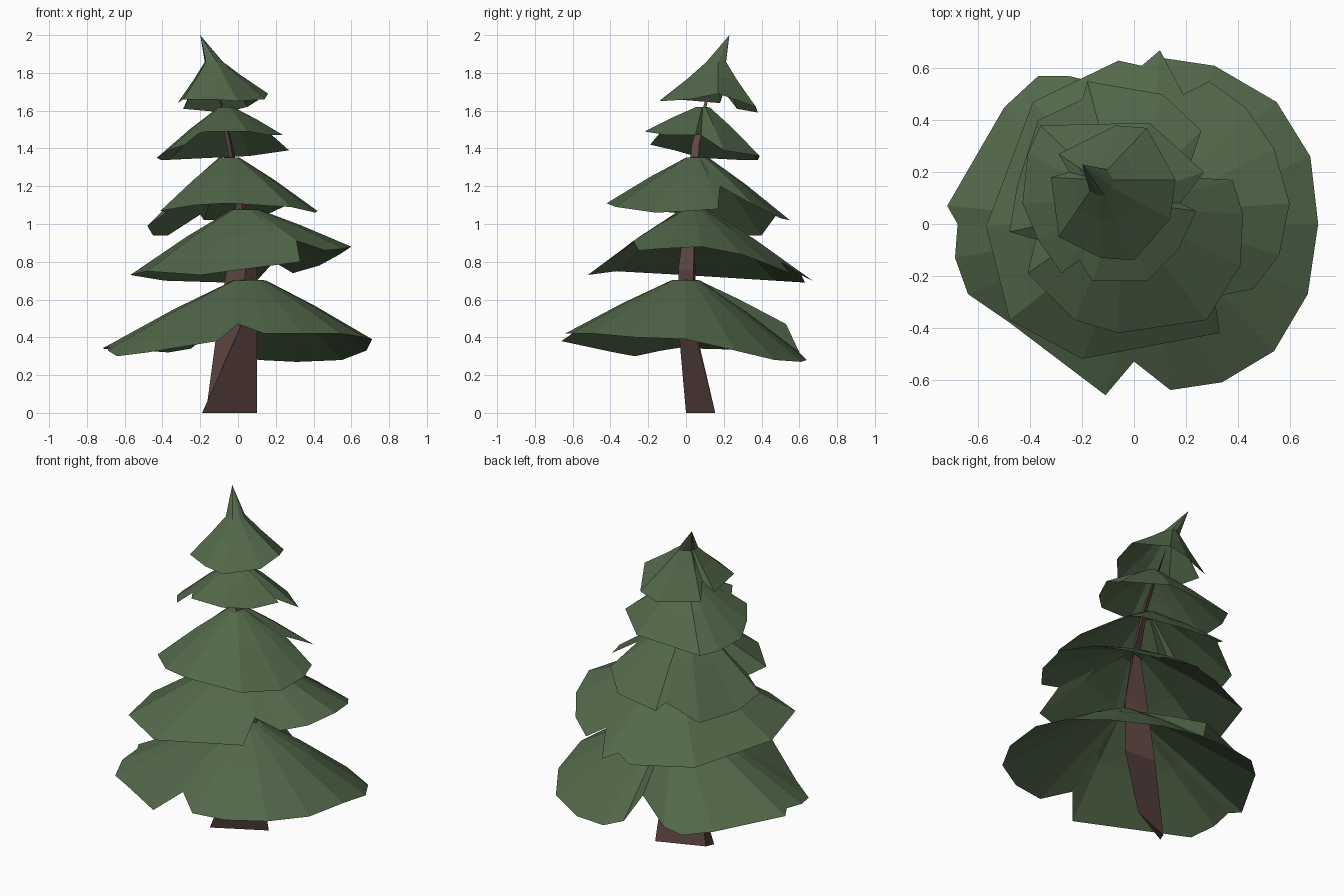
import bpy
import bmesh
from mathutils import Vector

old_cube = bpy.data.objects.get("Cube")
if old_cube:
    bpy.data.objects.remove(old_cube, do_unlink=True)

CM = 0.01  # outlines are written in hundredths of a unit


def make_material(name, colour):
    material = bpy.data.materials.new(name)
    material.use_nodes = True
    material.diffuse_color = colour
    shader = next(n for n in material.node_tree.nodes if n.type == "BSDF_PRINCIPLED")
    shader.inputs["Base Color"].default_value = colour
    shader.inputs["Roughness"].default_value = 0.9
    return material


needle_green = make_material("needle green", (0.085, 0.14, 0.068, 1))
bark_brown = make_material("bark brown", (0.12, 0.065, 0.058, 1))


def finish_mesh(name, mesh_builder, material):
    """Turn the bmesh into a flat-shaded object with one material."""
    bmesh.ops.recalc_face_normals(mesh_builder, faces=mesh_builder.faces)
    mesh = bpy.data.meshes.new(name)
    mesh_builder.to_mesh(mesh)
    mesh_builder.free()
    mesh.materials.append(material)
    part = bpy.data.objects.new(name, mesh)
    bpy.context.collection.objects.link(part)
    return part


def bridge_rings(mesh_builder, lower, upper):
    """Join two closed rings that have the same number of points."""
    for i in range(len(lower)):
        j = (i + 1) % len(lower)
        mesh_builder.faces.new((lower[i], lower[j], upper[j], upper[i]))


def cap_with_point(mesh_builder, ring, point):
    """Close a ring with a fan of triangles."""
    for i in range(len(ring)):
        mesh_builder.faces.new((ring[i], ring[(i + 1) % len(ring)], point))


def make_branch_tier(name, crown, rim, crown_size=0.12, tip=None):
    """Open, drooping shell: ragged rim, bulging middle, small flat crown."""
    crown = Vector(crown) * CM
    rim_points = [Vector(p) * CM for p in rim]
    mesh_builder = bmesh.new()

    def add_ring(spread, drop):
        ring = []
        for p in rim_points:
            offset = p - crown
            offset = Vector((offset.x * spread, offset.y * spread, offset.z * drop))
            ring.append(mesh_builder.verts.new(crown + offset))
        return ring

    edge, middle, top = add_ring(1, 1), add_ring(0.52, 0.43), add_ring(crown_size, 0.01)
    bridge_rings(mesh_builder, edge, middle)
    bridge_rings(mesh_builder, middle, top)
    peak = mesh_builder.verts.new(Vector(tip) * CM if tip else crown)
    cap_with_point(mesh_builder, top, peak)
    return finish_mesh(name, mesh_builder, needle_green)


# Branch tiers, each rim running counterclockwise from the +x side
make_branch_tier("bottom_branches", (7, 0, 70.5), [
    (71, 0, 39), (68, 26, 33), (55, 47, 28), (31, 61, 27), (11, 64, 28),
    (0, 60, 32), (-8, 53, 47), (-25, 57, 34), (-37, 57, 32), (-50, 45, 33),
    (-72, 7, 34), (-68, 0, 35), (-69, -13, 33), (-64, -27, 30), (-48, -38, 32),
    (-11, -66, 38), (0, -53, 47), (14, -64, 42), (34, -61, 42), (54, -49, 42),
    (67, -27, 40)])

make_branch_tier("lower_branches", (4, 4, 108), [
    (60, 8, 88), (54, 29, 84), (43, 45, 78), (29, 55, 74), (19, 50, 80),
    (10, 67, 70), (3, 61, 73), (-6, 63, 69), (-39, 47, 70), (-57, -1, 73),
    (-48, -37, 75), (-20, -52, 73), (33, -42, 80), (31, -28, 91),
    (46, -25, 86), (56, -12, 87)])

make_branch_tier("middle_branches", (-5, 6, 135.5), [
    (42, 4, 107), (38, 17, 108), (20, 18, 120), (26, 36, 110), (11, 50, 103),
    (-18, 55, 102), (-20, 48, 105), (-37, 40, 94), (-45, 15, 94),
    (-48, -3, 99), (-38, -6, 106), (-41, -19, 107), (-23, -37, 110),
    (-6, -42, 111), (28, -37, 109), (41, -16, 106)])

make_branch_tier("upper_branches", (-6, 9, 162), [
    (27, 20, 139), (18, 8, 147), (24, 5, 147), (17, -10, 147), (5, -22, 149),
    (-16, -22, 149), (-21, -14, 148), (-28, -19, 142), (-37, -6, 139),
    (-43, 8, 135), (-41, 27, 134), (-36, 38, 134), (6, 39, 136)][::-1])

make_branch_tier("top_branches", (-14, 17, 186), [
    (16, 17, 169), (14, 2, 166), (0, -14, 165), (-13, -13, 166),
    (-29, -5, 166), (-32, 18, 164), (-25, 20, 170), (-29, 27, 161),
    (-7, 38, 159), (5, 37, 162)][::-1], crown_size=0.2, tip=(-20, 23, 200))

# Leaning three-sided trunk that tapers to a point inside the top tier
trunk_sections = [
    [(-17, 5, 0), (-19, 0, 0), (10, 15.5, 0)],
    [(-11, 5, 45), (1, -4, 45), (10, 4, 45)],
    [(-6, 5, 76), (4, -4, 76), (10, 4, 76)],
    [(-1, 4, 110), (2, 0, 110), (4, 5, 110)],
    [(-6, 5, 142), (-4, 3, 142), (-3, 7, 142)],
]
trunk_builder = bmesh.new()
rings = [[trunk_builder.verts.new(Vector(p) * CM) for p in s] for s in trunk_sections]
for lower, upper in zip(rings, rings[1:]):
    bridge_rings(trunk_builder, lower, upper)
trunk_builder.faces.new(rings[0][::-1])
cap_with_point(trunk_builder, rings[-1], trunk_builder.verts.new(Vector((-12, 14, 178)) * CM))
finish_mesh("trunk", trunk_builder, bark_brown)
